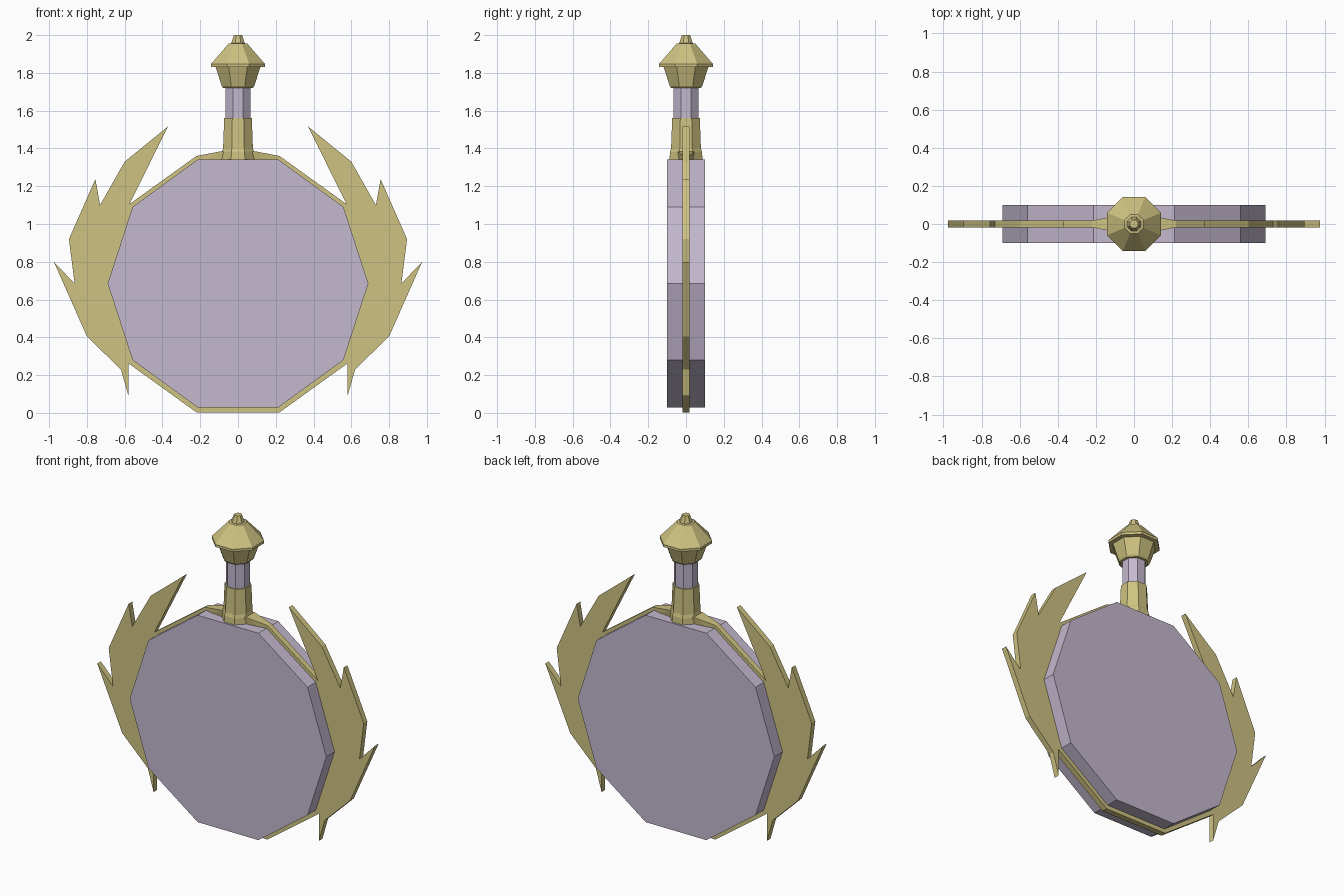
import bpy, bmesh, math

cube = bpy.data.objects.get("Cube")
if cube:
    bpy.data.objects.remove(cube, do_unlink=True)


def material(name, rgb):
    m = bpy.data.materials.new(name)
    m.use_nodes = True
    m.diffuse_color = (*rgb, 1)
    m.node_tree.nodes["Principled BSDF"].inputs["Base Color"].default_value = (*rgb, 1)
    return m


gold = material("pale gold", (0.62, 0.54, 0.22))
lilac = material("soft lilac", (0.55, 0.48, 0.62))


def finish(bm, name, mat):
    bmesh.ops.recalc_face_normals(bm, faces=bm.faces[:])
    mesh = bpy.data.meshes.new(name)
    bm.to_mesh(mesh)
    bm.free()
    mesh.materials.append(mat)
    ob = bpy.data.objects.new(name, mesh)
    bpy.context.collection.objects.link(ob)
    return ob


def plate(outline, half):
    """Extrude an (x, z) outline evenly to both sides of y = 0."""
    bm = bmesh.new()
    face = bm.faces.new([bm.verts.new((x, -half, z)) for x, z in outline])
    new = bmesh.ops.extrude_face_region(bm, geom=[face])["geom"]
    for v in new:
        if isinstance(v, bmesh.types.BMVert):
            v.co.y = half
    # extruding can drop the starting cap, so put it back when missing
    front = [v for v in bm.verts if v.co.y < 0]
    if not any(all(v.co.y < 0 for v in f.verts) for f in bm.faces):
        bm.faces.new(front)
    return bm


def turned(name, profile, mat, sides=8):
    """Faceted turned part; profile holds (flat-to-centre radius, z)."""
    bm = bmesh.new()
    rings = []
    for r, z in profile:
        r /= math.cos(math.pi / sides)
        angles = [(i + 0.5) * math.tau / sides for i in range(sides)]
        rings.append([bm.verts.new((r * math.cos(a), r * math.sin(a), z)) for a in angles])
    for low, high in zip(rings, rings[1:]):
        for i in range(sides):
            j = (i + 1) % sides
            bm.faces.new((low[i], low[j], high[j], high[i]))
    bm.faces.new(rings[0])
    bm.faces.new(rings[-1])
    return finish(bm, name, mat)


def decagon(radius, steps):
    return [(radius * math.sin(a), CENTRE + radius * math.cos(a))
            for a in (math.radians(18 + 36 * i) for i in range(steps))]


CENTRE = 0.685

# Thick ten-sided body
finish(plate(decagon(0.69, 10), 0.1), "body_disc", lilac)

# Thin frame with leaf-shaped wings: one half, mirrored
outer = [(0, 0.003), (0.22, 0.003), (0.58, 0.262), (0.58, 0.09), (0.62, 0.23),
         (0.80, 0.405), (0.975, 0.80), (0.865, 0.685), (0.895, 0.92),
         (0.755, 1.238), (0.73, 1.10), (0.60, 1.33), (0.37, 1.517),
         (0.575, 1.105), (0.22, 1.36), (0.09, 1.385), (0, 1.385)]
inner = decagon(0.66, 5)
inner = [(0, inner[0][1])] + inner + [(0, inner[-1][1])]
bm = plate(outer + inner, 0.018)
seam = [f for f in bm.faces if all(abs(v.co.x) < 1e-5 for v in f.verts)]
bmesh.ops.delete(bm, geom=seam, context='FACES_ONLY')
for v in bm.verts:  # the frame thickens where it meets the neck
    if v.co.x < 0.1 and v.co.z > 1.3:
        v.co.y *= 2.4
bmesh.ops.triangulate(bm, faces=[f for f in bm.faces if len(f.verts) > 4])
frame = finish(bm, "winged_frame", gold)
frame.modifiers.new("Mirror", 'MIRROR').use_axis[0] = True

# Neck, grip and stopper
turned("neck_collar", [(0.088, 1.33), (0.085, 1.38), (0.079, 1.40), (0.073, 1.56)], gold)
turned("neck_grip", [(0.065, 1.54), (0.065, 1.74)], lilac)
turned("stopper", [(0.078, 1.72), (0.086, 1.73), (0.118, 1.83), (0.142, 1.832),
                   (0.142, 1.848), (0.058, 1.945), (0.05, 1.955),
                   (0.036, 1.957), (0.022, 2.0)], gold)
